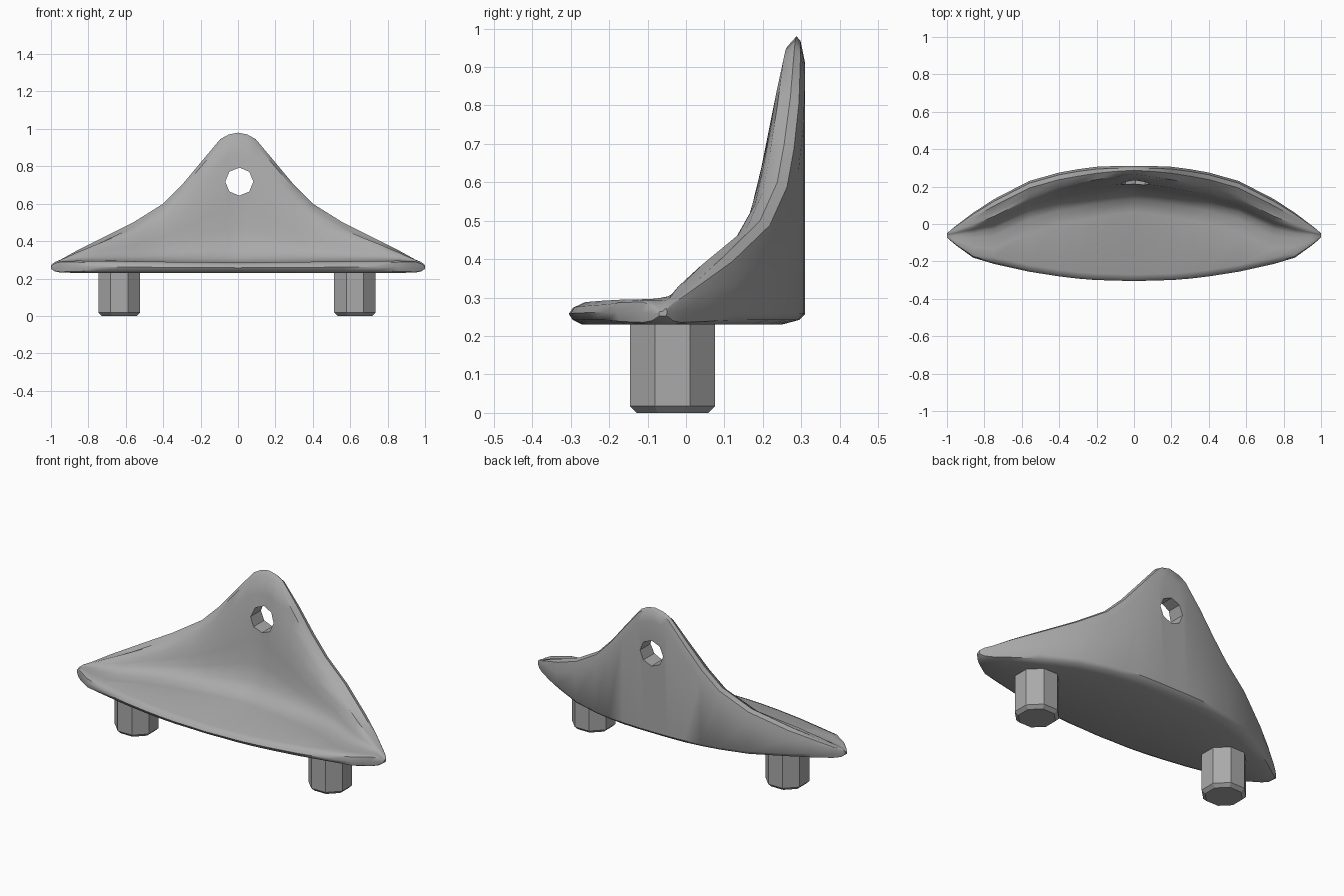
import bpy
import bmesh
import math
from mathutils import Matrix

if "Cube" in bpy.data.objects:
    bpy.data.objects.remove(bpy.data.objects["Cube"], do_unlink=True)

grey = bpy.data.materials.new("plain grey")
grey.use_nodes = True
grey.diffuse_color = (0.4, 0.4, 0.4, 1)
grey.node_tree.nodes["Principled BSDF"].inputs["Base Color"].default_value = grey.diffuse_color


def make_object(name, bm):
    bmesh.ops.recalc_face_normals(bm, faces=bm.faces)
    mesh = bpy.data.meshes.new(name)
    bm.to_mesh(mesh)
    bm.free()
    mesh.materials.append(grey)
    obj = bpy.data.objects.new(name, mesh)
    bpy.context.collection.objects.link(obj)
    return obj


def select_only(obj):
    bpy.ops.object.select_all(action="DESELECT")
    obj.select_set(True)
    bpy.context.view_layer.objects.active = obj


def octagon_prism(name, radius, depth, matrix, bevel=0.0):
    bm = bmesh.new()
    bmesh.ops.create_cone(bm, cap_ends=True, segments=8, radius1=radius,
                          radius2=radius, depth=depth)
    if bevel:
        low = [e for e in bm.edges if all(v.co.z < 0 for v in e.verts)]
        bmesh.ops.bevel(bm, geom=low, offset=bevel, segments=1, affect="EDGES")
    bm.transform(matrix)
    return make_object(name, bm)


# Half of the body: x, front edge, back edge, crest height, underside height
STATIONS = [
    (0, -.305, .31, .98, .23),
    (.05, -.304, .31, .97, .23),
    (.095, -.302, .31, .945, .23),
    (.2, -.3, .306, .82, .23),
    (.3, -.292, .293, .7, .23),
    (.4, -.28, .275, .6, .23),
    (.56, -.255, .23, .5, .23),
    (.75, -.213, .132, .405, .23),
    (.86, -.18, .06, .35, .23),
    (.95, -.115, -.008, .3, .232),
    (.98, -.09, -.032, .288, .238),
    (1, -.07, -.05, .272, .252),
]


def section(x, front, back, crest, under):
    """Closed outline across the body: rounded lip, floor, scooped wall, rim."""
    width = back - front
    fit = min(1, width / .36)
    ax = abs(x)
    floor = min(.285 + .012 * ax, crest - .008)
    rise = crest - floor
    soft = min(1, rise / .12)
    rim = (.045 + .03 * min(1, ax / .25)) * fit
    lip = .035 * fit
    middle = (under + floor) / 2
    pts = [(front + lip, under), (front + lip * .3, under + .012 * fit),
           (front, middle), (front + lip * .3, floor - .012 * fit),
           (front + lip, floor)]
    # Inner face, from the floor up: extra thickness and share of the rise
    for extra, share in [(.2, 0), (.13, .035), (.09, .12), (.07, .25),
                         (.058, .42), (.045, .62), (.02, .82)]:
        pts.append((back - rim - extra * fit, floor + rise * share))
    pts += [(back - rim, crest - .025 * soft), (back - rim * .5, crest),
            (back - .012 * fit, crest - .012 * soft),
            (back, crest - .07 * soft),
            (back, middle), (back - .015 * fit, under + .012 * fit),
            (back - .06 * fit, under)]
    return [(x, y, z) for y, z in pts]


# Curved body: base plate and back wall lofted in one piece
bm = bmesh.new()
rows = [(-s[0],) + s[1:] for s in reversed(STATIONS[1:])] + STATIONS
loops = [[bm.verts.new(p) for p in section(*row)] for row in rows]
for a, b in zip(loops, loops[1:]):
    for i in range(len(a)):
        j = (i + 1) % len(a)
        bm.faces.new((a[i], a[j], b[j], b[i]))
for end in (loops[0], loops[-1]):
    bm.faces.new(end)
body = make_object("curved_body", bm)

# Hanging hole through the wall
hole = octagon_prism("hole_cutter", .075, 1,
                     Matrix.Translation((.007, .25, .718)) @ Matrix.Rotation(math.pi / 2, 4, "X"))
hole.hide_render = True
cut = body.modifiers.new("hole", "BOOLEAN")
cut.object = hole
cut.operation = "DIFFERENCE"
cut.solver = "EXACT"
select_only(body)
bpy.ops.object.modifier_apply(modifier=cut.name)
bpy.data.objects.remove(hole, do_unlink=True)
bpy.ops.object.shade_smooth_by_angle(angle=math.radians(40))

# Two pegs underneath
for name, x in (("left_peg", .625), ("right_peg", -.635)):
    place = Matrix.Translation((x, -.035, .125)) @ Matrix.Rotation(math.pi / 8, 4, "Z")
    octagon_prism(name, .12, .25, place, bevel=.018)
